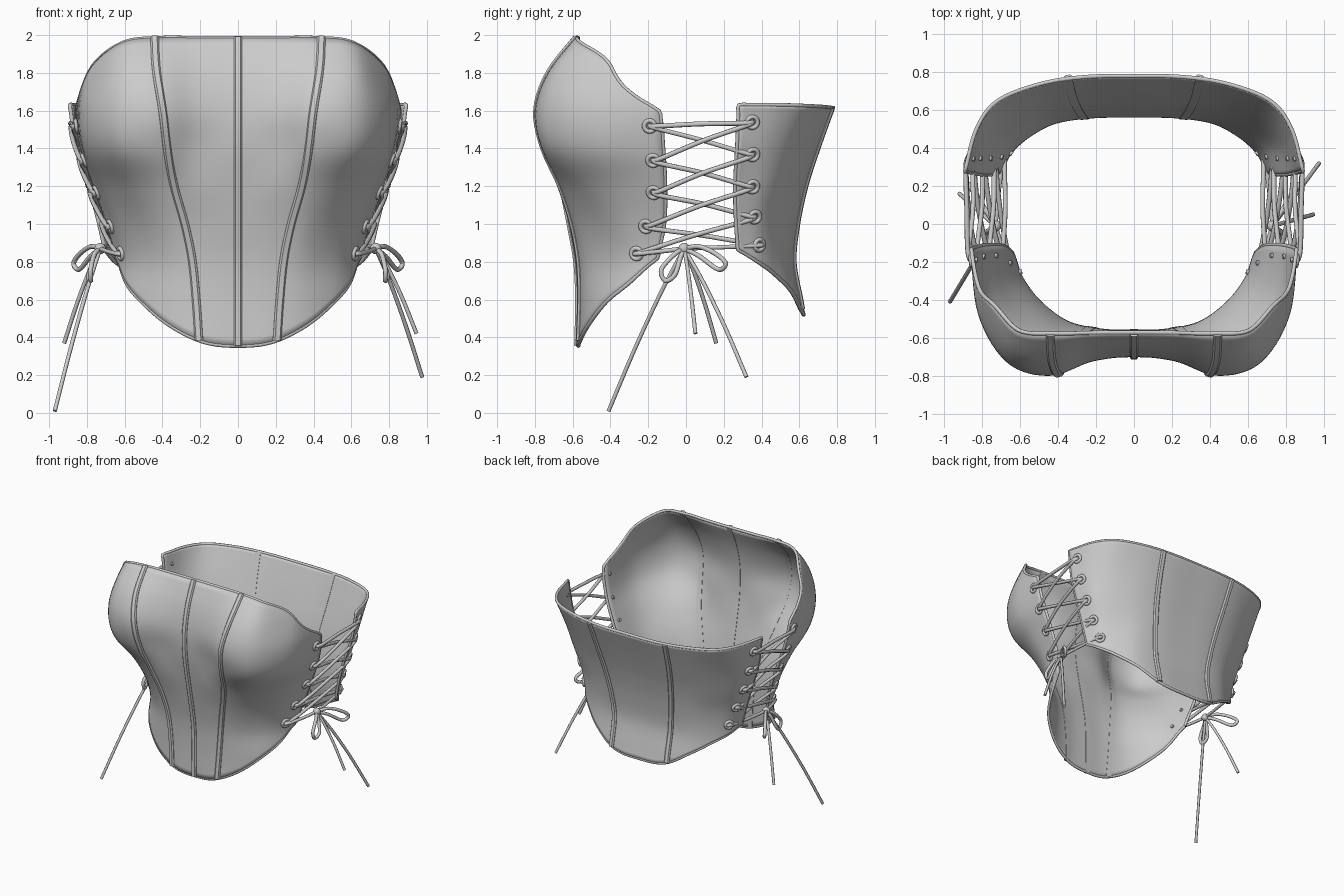
import bpy, math
from mathutils import Vector

if "Cube" in bpy.data.objects:
    bpy.data.objects.remove(bpy.data.objects["Cube"])

COLS = [i / 5 for i in range(-5, 6)]


def interp(ks, vs, t):
    """Smooth cubic through values vs at keys ks."""
    i = 0
    while i < len(ks) - 2 and t > ks[i + 1]:
        i += 1
    a, b = max(i - 1, 0), min(i + 2, len(ks) - 1)
    h = ks[i + 1] - ks[i]
    m0 = (vs[i + 1] - vs[a]) / (ks[i + 1] - ks[a]) * h
    m1 = (vs[b] - vs[i]) / (ks[b] - ks[i]) * h
    s = (t - ks[i]) / h
    return (vs[i] * (2*s**3 - 3*s*s + 1) + m0 * (s**3 - 2*s*s + s)
            + vs[i + 1] * (3*s*s - 2*s**3) + m1 * (s**3 - s*s))


def mesh_object(name, verts, faces):
    me = bpy.data.meshes.new(name)
    me.from_pydata(verts, [], faces)
    ob = bpy.data.objects.new(name, me)
    bpy.context.collection.objects.link(ob)
    bpy.context.view_layer.objects.active = ob
    bpy.ops.object.select_all(action='DESELECT')
    ob.select_set(True)
    bpy.ops.object.shade_smooth_by_angle(angle=math.radians(40))
    return ob


def tube(name, pts, r, per=6):
    pts = [Vector(p) for p in pts]
    n = (len(pts) - 1) * per
    ks = list(range(len(pts)))
    cu = bpy.data.curves.new(name, 'CURVE')
    cu.dimensions = '3D'
    cu.bevel_depth, cu.bevel_resolution, cu.use_fill_caps = r, 2, True
    sp = cu.splines.new('POLY')
    sp.points.add(n)
    for i in range(n + 1):
        sp.points[i].co = (*interp(ks, pts, i / per), 1)
    sp.use_smooth = True
    ob = bpy.data.objects.new(name, cu)
    bpy.context.collection.objects.link(ob)
    return ob


class Panel:
    """Shell defined by half cross-sections at several heights, trimmed by hem curves."""
    def __init__(self, levels, sections, bottom, top):
        self.z = levels
        self.rows = [[Vector((-x, y)) for x, y in s[:0:-1]] + [Vector(p) for p in s]
                     for s in sections]
        self.bot, self.top = bottom[:0:-1] + bottom, top[:0:-1] + top

    def at(self, u, z):
        p = interp(self.z, [interp(COLS, r, u) for r in self.rows], z)
        return Vector((p.x, p.y, z))

    def height(self, u, v):
        b, t = interp(COLS, self.bot, u), interp(COLS, self.top, u)
        return b + (t - b) * v

    def uv(self, u, v):
        return self.at(u, self.height(u, v))

    def frame(self, u, z):
        s = (self.at(u + .01, z) - self.at(u - .01, z)).normalized()
        n = s.cross(self.at(u, z + .01) - self.at(u, z - .01)).normalized()
        return s, (n if n.x * self.at(u, z).x + n.y * self.at(u, z).y > 0 else -n)

    def build(self, name, nu=72, nv=40):
        vs = [self.uv(2 * i / nu - 1, j / nv) for j in range(nv + 1) for i in range(nu + 1)]
        w = nu + 1
        fs = [(j*w + i, j*w + i + 1, (j+1)*w + i + 1, (j+1)*w + i)
              for j in range(nv) for i in range(nu)]
        ob = mesh_object(name, vs, fs)
        m = ob.modifiers.new("thickness", 'SOLIDIFY')
        m.thickness, m.offset = .018, 0
        # rolled binding round the whole outline
        k = [i / 20 - 1 for i in range(41)]
        h = [i / 20 for i in range(1, 20)]
        loop = ([self.uv(u, 0) for u in k] + [self.uv(1, v) for v in h]
                + [self.uv(u, 1) for u in k[::-1]] + [self.uv(-1, v) for v in h[::-1]])
        tube(name + "_binding", loop + loop[:1], .011, 2)

    def strip(self, name, us, side, n=40, w=.022):
        """Boning channel following u values listed from bottom to top."""
        ks = [i / (len(us) - 1) for i in range(len(us))]
        vs, fs = [], []
        prof = [(-w, -.012), (-w, .012), (-w * .6, .022), (w * .6, .022), (w, .012), (w, -.012)]
        for j in range(n + 1):
            u = side * interp(ks, us, j / n)
            z = self.height(u, j / n)
            s, nn = self.frame(u, z)
            vs += [self.at(u, z) + s * a + nn * b for a, b in prof]
        for j in range(n):
            fs += [(j*6 + i, j*6 + (i+1) % 6, (j+1)*6 + (i+1) % 6, (j+1)*6 + i) for i in range(6)]
        fs += [tuple(range(6)), tuple(range(n*6, n*6 + 6))]
        mesh_object(name, vs, fs)

    def spot(self, y, z, side):
        """Point and outward normal on the side of the panel at the given y and z."""
        u = side * min((i / 200 for i in range(100, 199)), key=lambda t: abs(self.at(t, z).y - y))
        return self.at(u, z), self.frame(u, z)[1]


# front panel with bust shaping
front = Panel(
    [.35, .6, .8, 1.0, 1.2, 1.4, 1.6, 1.8, 2.0],
    [[(0, -.57), (.18, -.565), (.36, -.52), (.53, -.42), (.63, -.29), (.67, -.18)],
     [(0, -.565), (.17, -.56), (.35, -.52), (.51, -.42), (.61, -.29), (.65, -.18)],
     [(0, -.575), (.17, -.57), (.34, -.53), (.49, -.42), (.59, -.29), (.64, -.155)],
     [(0, -.61), (.18, -.605), (.36, -.575), (.51, -.47), (.63, -.32), (.69, -.115)],
     [(0, -.65), (.2, -.655), (.4, -.65), (.57, -.56), (.7, -.38), (.76, -.11)],
     [(0, -.685), (.22, -.69), (.43, -.755), (.64, -.7), (.79, -.46), (.825, -.12)],
     [(0, -.69), (.22, -.715), (.44, -.79), (.66, -.725), (.81, -.48), (.855, -.145)],
     [(0, -.65), (.22, -.665), (.44, -.72), (.64, -.67), (.775, -.42), (.82, -.25)],
     [(0, -.565), (.22, -.565), (.42, -.565), (.6, -.53), (.72, -.31), (.8, -.25)]],
    [.355, .375, .46, .59, .7, .82], [1.985, 1.985, 1.985, 1.96, 1.84, 1.6])
front.build("front_panel")
front.strip("front_center_boning", [0, 0], 1)

# back panel
back = Panel(
    [.45, .6, .8, 1.0, 1.2, 1.4, 1.63],
    [[(0, .64), (.24, .63), (.45, .58), (.6, .49), (.69, .39), (.74, .28)],
     [(0, .605), (.23, .6), (.43, .56), (.58, .47), (.67, .38), (.72, .28)],
     [(0, .57), (.23, .565), (.42, .535), (.56, .46), (.65, .38), (.7, .28)],
     [(0, .59), (.24, .585), (.43, .55), (.58, .47), (.68, .385), (.735, .265)],
     [(0, .635), (.25, .63), (.46, .59), (.63, .51), (.74, .41), (.79, .26)],
     [(0, .7), (.26, .695), (.48, .655), (.68, .56), (.79, .44), (.855, .27)],
     [(0, .785), (.26, .78), (.5, .74), (.72, .65), (.83, .5), (.89, .28)]],
    [.52, .54, .65, .74, .8, .865], [1.615, 1.615, 1.62, 1.625, 1.63, 1.63])
back.build("back_panel")

for side, tag in ((1, "right"), (-1, "left")):
    front.strip("front_boning_" + tag, [.23, .28, .335, .365, .42], side)
    back.strip("back_boning_" + tag, [.22, .23, .25, .27], side)

    # eyelets
    fs = [front.spot(y, z, side) for y, z in
          ((-.19, 1.52), (-.17, 1.34), (-.17, 1.17), (-.21, .99), (-.26, .845))]
    bs = [back.spot(y, z, side) for y, z in
          ((.35, 1.54), (.35, 1.37), (.35, 1.2), (.36, 1.04), (.38, .89))]
    for i, (p, n) in enumerate(fs + bs):
        bpy.ops.mesh.primitive_torus_add(major_radius=.029, minor_radius=.012, major_segments=20,
                                         minor_segments=8, location=p + n * .012,
                                         rotation=n.to_track_quat('Z', 'Y').to_euler())
        bpy.context.object.name = f"eyelet_{tag}_{i}"
        bpy.ops.object.shade_smooth()

    # crossed lacing
    def lace(name, a, b, lift):
        (p, n), (q, m) = a, b
        mid = (p + q) / 2 + Vector((side * (.03 + lift), 0, 0))
        tube(name, [p - n * .02, p + n * .028 + (q - p) * .05, mid,
                    q + m * .028 + (p - q) * .05, q - m * .02], .013)
    lace("lace_top_" + tag, fs[0], bs[0], 0)
    for i in range(4):
        lace(f"lace_up_{tag}_{i}", fs[i + 1], bs[i], .013)
        lace(f"lace_down_{tag}_{i}", fs[i], bs[i + 1], -.013)

    # bow: knot, two loops, ends from the last eyelets
    knot = Vector((side * .73, -.01, .87))
    for (p, n), nm in ((fs[4], "front"), (bs[4], "back")):
        tube(f"bow_lead_{nm}_{tag}", [p - n * .02, p + n * .025, (p + knot) / 2 + n * .02, knot], .012)
    bpy.ops.mesh.primitive_uv_sphere_add(segments=16, ring_count=8, radius=.03, location=knot)
    bpy.context.object.name = "bow_knot_" + tag
    bpy.ops.object.shade_smooth()
    for nm, pts in (("front", [(.03, -.05, -.03), (.05, -.12, -.11), (.05, -.1, -.17),
                               (.06, -.05, -.14), (.03, -.02, -.05)]),
                    ("back", [(.05, .08, .01), (.11, .17, -.03), (.14, .22, -.08),
                              (.11, .18, -.11), (.05, .08, -.04)])):
        tube(f"bow_loop_{nm}_{tag}",
             [knot] + [knot + Vector((side * x, y, z)) for x, y, z in pts] + [knot], .013)

    # hanging tails
    ends = ([(.975, .32, .19), (.945, .05, .42)] if side > 0
            else [(-.92, .16, .37), (-.97, -.41, .01)])
    for i, e in enumerate(ends):
        e = Vector(e)
        bow = Vector((side * .0, .0, .03))
        tube(f"lace_tail_{tag}_{i}", [knot, knot.lerp(e, .3) + bow,
                                      knot.lerp(e, .65) + bow, e], .011)
